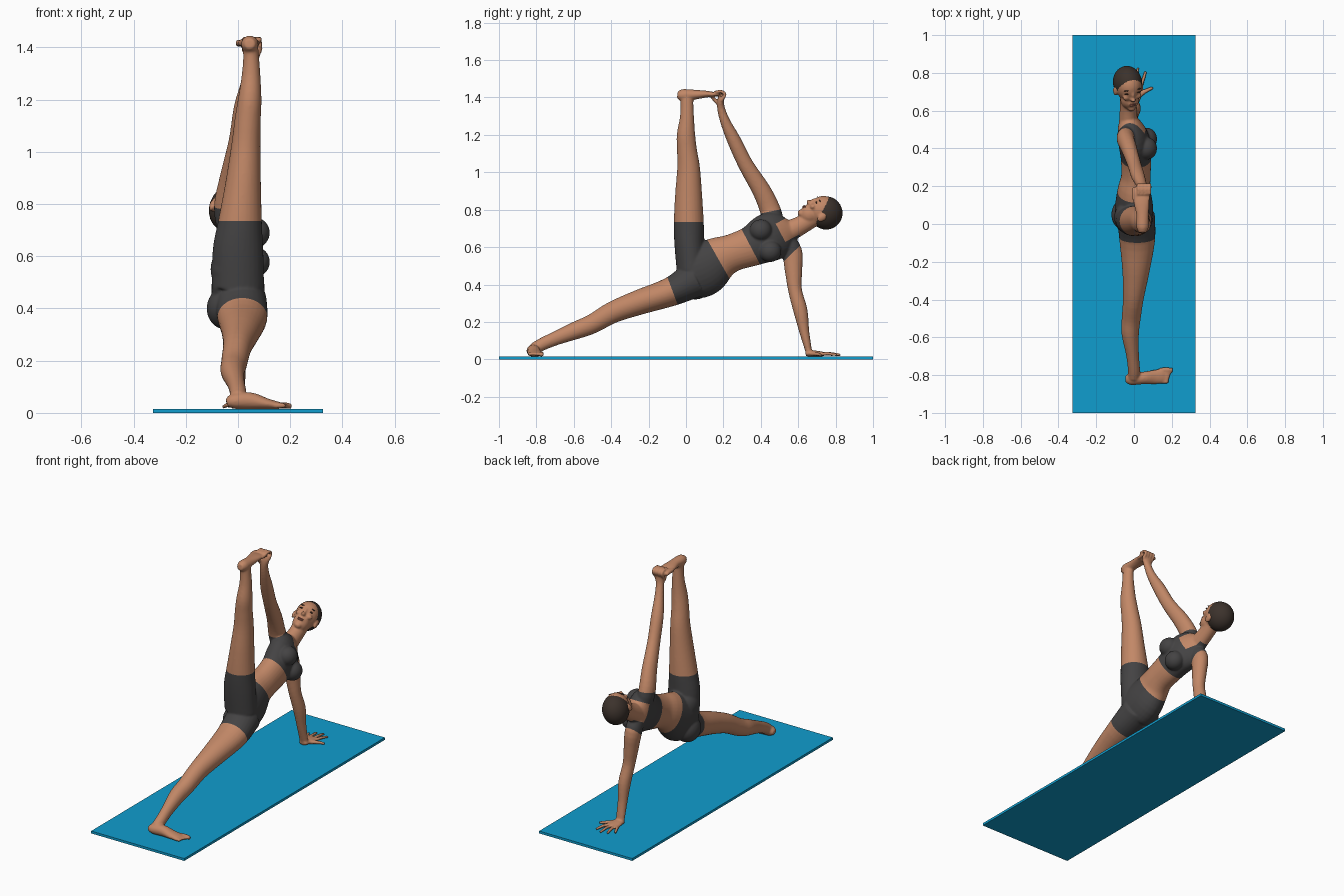
import bpy, bmesh, math
from mathutils import Vector, Matrix

def material(name, rgb):
    m = bpy.data.materials.new(name)
    m.diffuse_color = (*rgb, 1)
    return m

SKIN = material("skin", (0.54, 0.245, 0.135))
CLOTH = material("charcoal cloth", (0.058, 0.056, 0.057))
HAIR = material("dark brown hair", (0.045, 0.032, 0.025))
MAT = material("blue mat", (0.005, 0.34, 0.62))
LIPS = material("lip brown", (0.33, 0.11, 0.075))
EYES = material("eye brown", (0.06, 0.03, 0.02))

def add_object(name, bm, *mats):
    me = bpy.data.meshes.new(name)
    bmesh.ops.recalc_face_normals(bm, faces=bm.faces)
    bm.to_mesh(me)
    bm.free()
    ob = bpy.data.objects.new(name, me)
    for m in mats:
        me.materials.append(m)
    bpy.context.collection.objects.link(ob)
    return ob

def tube(bm, pts, ref=(1, 0, 0), sides=20, steps=4):
    """Loft ellipses along (x, y, z, r_ref, r_side) points through a smooth spline."""
    P = [Vector(p) for p in pts]
    P = [P[0] * 2 - P[1]] + P + [P[-1] * 2 - P[-2]]
    path = []
    for i in range(1, len(P) - 2):
        a, b, c, d = P[i - 1:i + 3]
        for k in range(steps):
            t = k / steps
            path.append(0.5 * (2 * b + (c - a) * t + (2 * a - 5 * b + 4 * c - d) * t * t
                               + (3 * b - a - 3 * c + d) * t ** 3))
    path.append(P[-2])
    cen = [Vector(p[:3]) for p in path]
    rings = []
    for i, p in enumerate(path):
        t = (cen[min(i + 1, len(cen) - 1)] - cen[max(i - 1, 0)]).normalized()
        e1 = Vector(ref)
        e1 = (e1 - t * e1.dot(t)).normalized()
        e2 = t.cross(e1)
        rings.append([bm.verts.new(cen[i] + e1 * p[3] * math.cos(w) + e2 * p[4] * math.sin(w))
                      for w in (2 * math.pi * k / sides for k in range(sides))])
    for r, s in zip(rings, rings[1:]):
        for k in range(sides):
            j = (k + 1) % sides
            bm.faces.new((r[k], r[j], s[j], s[k]))
    bm.faces.new(rings[0])
    bm.faces.new(rings[-1])

def ball(bm, center, radii, frame=Matrix()):
    m = frame @ Matrix.Translation(center) @ Matrix.Diagonal((*radii, 1))
    bmesh.ops.create_uvsphere(bm, u_segments=28, v_segments=18, radius=1, matrix=m)

# Yoga mat
bm = bmesh.new()
bmesh.ops.create_cube(bm, size=1, matrix=Matrix.Translation((0, 0, 0.0075)) @ Matrix.Diagonal((0.65, 2, 0.015, 1)))
add_object("mat", bm, MAT)

# Head frame: local x = side, y = face direction, z = crown
up = Vector((0, 0.86, 0.5)).normalized()
face = Vector((0.3, -0.46, 0.82))
face = (face - up * face.dot(up)).normalized()
HEAD = Matrix((face.cross(up), face, up)).transposed().to_4x4()
HEAD.translation = (-0.03, 0.735, 0.79)

body = bmesh.new()
# Torso, chest and seat
tube(body, [(0, -.0, .45, .085, .11), (0, .03, .465, .1, .145), (0, .10, .49, .1, .148), (0, .18, .54, .086, .118),
            (.01, .25, .57, .078, .1), (.01, .35, .605, .08, .108), (0, .44, .65, .084, .13),
            (-.02, .51, .675, .068, .115), (-.03, .56, .69, .045, .06)], sides=32)
for c in ((.066, .40, .69), (.066, .45, .578)):
    ball(body, c, (.056, .06, .058))
ball(body, (-.048, .05, .40), (.072, .085, .08))
ball(body, (-.035, .035, .55), (.07, .08, .09))
# Raised leg
tube(body, [(0, .03, .48, .1, .08), (0, .018, .62, .097, .08), (.008, .015, .73, .084, .08), (.02, .014, .88, .068, .072),
            (.03, .014, 1.02, .056, .061), (.037, .005, 1.12, .05, .053), (.045, 0, 1.2, .045, .049),
            (.05, .005, 1.29, .036, .038), (.05, .005, 1.37, .03, .034), (.045, .002, 1.41, .031, .038)], sides=28)
# Standing leg
tube(body, [(.01, .05, .43, .1, .1), (.017, -.08, .362, .095, .078), (.01, -.25, .305, .072, .067),
            (-.003, -.39, .252, .055, .058), (-.015, -.5, .19, .05, .052), (-.02, -.58, .158, .046, .048),
            (-.008, -.69, .115, .034, .038), (0, -.77, .08, .032, .034), (0, -.81, .055, .033, .034)], sides=28)
# Raised foot and toes
tube(body, [(.045, -.046, 1.415, .02, .02), (.045, -.015, 1.412, .033, .033), (.045, .05, 1.415, .033, .026),
            (.04, .11, 1.418, .042, .018), (.037, .15, 1.416, .044, .013)])
for i in range(5):
    x = .003 + i * .018
    r = .013 if i == 0 else .01
    tube(body, [(x, .13, 1.416, r, r), (x, .165, 1.417, r, r), (x, .195 - i * .007, 1.411, r, r * .8)], sides=10)
# Standing foot and toes
tube(body, [(-.043, -.822, .037, .02, .016), (-.015, -.82, .045, .033, .03), (.05, -.815, .046, .033, .032),
            (.11, -.81, .035, .038, .021), (.16, -.802, .028, .04, .013)], ref=(0, 1, 0))
for i in range(5):
    y = -.772 - i * .016
    r = .013 if i == 0 else .01
    tube(body, [(.14, y, .027, r, r), (.175, y, .029, r, r), (.205 - i * .009, y, .025, r, r * .8)], (0, 1, 0), 10)
# Supporting arm and hand
tube(body, [(-.03, .52, .65, .045, .05), (-.03, .566, .575, .048, .055), (-.02, .575, .47, .042, .046),
            (-.01, .583, .37, .036, .037), (0, .612, .26, .036, .038), (0, .632, .15, .029, .027),
            (0, .65, .07, .028, .02), (0, .658, .03, .028, .016)])
tube(body, [(0, .64, .03, .026, .014), (.003, .68, .032, .036, .016), (.006, .735, .028, .042, .012)])
for tip, base in (((-.055, .785), -.028), ((-.022, .816), -.008), (.02, .826) and ((.02, .826), .014),
                  ((.062, .808), .035)):
    tube(body, [(base, .72, .028, .01, .01), ((base + tip[0]) / 2, (.72 + tip[1]) / 2, .03, .0095, .0095),
                (*tip, .023, .008, .008)], sides=10)
tube(body, [(.01, .665, .03, .014, .013), (.055, .70, .028, .012, .011), (.1, .722, .023, .009, .008)], (0, 1, 0), 10)
# Reaching arm and gripping hand
tube(body, [(-.03, .47, .70, .05, .06), (-.045, .453, .79, .047, .056), (-.028, .405, .90, .042, .05),
            (0, .32, 1.04, .036, .041), (.02, .257, 1.17, .036, .037), (.04, .21, 1.27, .027, .027),
            (.05, .188, 1.34, .025, .021), (.053, .185, 1.38, .036, .018), (.053, .19, 1.405, .036, .014)])
for i in range(4):
    x = .024 + i * .02
    tube(body, [(x, .19, 1.385, .01, .01), (x, .208, 1.415, .0095, .0095), (x, .19, 1.432, .009, .009),
                (x, .155, 1.43, .008, .008)], sides=10)
tube(body, [(.03, .18, 1.36, .012, .012), (.035, .155, 1.385, .011, .011), (.045, .14, 1.4, .009, .009)], sides=10)
# Neck, skull, jaw, nose and ears
tube(body, [(-.03, .53, .675, .05, .06), (-.03, .62, .72, .045, .05), (-.03, .69, .765, .046, .05)])
ball(body, (0, 0, 0), (.071, .085, .084), HEAD)
ball(body, (0, .024, -.07), (.05, .054, .056), HEAD)
ball(body, (0, .055, -.108), (.022, .02, .018), HEAD)
ball(body, (0, .082, -.043), (.015, .02, .012), HEAD)
ball(body, (0, .078, -.022), (.009, .015, .03), HEAD)
ball(body, (0, .073, -.076), (.022, .009, .014), HEAD)
for s in (-1, 1):
    ball(body, (s * .073, -.003, -.025), (.009, .019, .027), HEAD)
    ball(body, (s * .03, .066, -.035), (.022, .013, .016), HEAD)
ob = add_object("body", body, SKIN, CLOTH)

# Fuse all body volumes into one smooth skin
rm = ob.modifiers.new("fuse", 'REMESH')
rm.mode = 'VOXEL'
rm.voxel_size = 0.0055
sm = ob.modifiers.new("soften", 'SMOOTH')
sm.factor = 0.5
sm.iterations = 6
bpy.context.view_layer.update()
fused = bpy.data.meshes.new_from_object(ob.evaluated_get(bpy.context.evaluated_depsgraph_get()))
ob.modifiers.clear()
ob.data = fused
fused.materials.clear()
fused.materials.append(SKIN)
fused.materials.append(CLOTH)

# Shorts and sports top: cut along the hems, then colour faces by region
axis, side = Vector((0, .885, .466)), Vector((0, -.466, .885))
chest = Vector((0, .35, .595))
cuff_o, cuff_n = Vector((0, -.07, .36)), Vector((0, .937, .35))
waist_o, waist_n = Vector((0, .165, .55)), Vector((0, -.87, -.494))
bm = bmesh.new()
bm.from_mesh(fused)
cuts = [(cuff_o, cuff_n), (waist_o, waist_n), (Vector((0, 0, .735)), Vector((0, 0, 1))), (chest, axis),
        (chest + axis * .175, axis)]
for s in (-1, 1):
    cuts += [(chest + side * s * .055, side), (chest + side * s * .18, side * s + axis * .3)]
for co, no in cuts:
    bmesh.ops.bisect_plane(bm, geom=bm.verts[:] + bm.edges[:] + bm.faces[:], plane_co=co, plane_no=no.normalized())
for f in bm.faces:
    p = f.calc_center_median()
    a, w = (p - chest).dot(axis), abs((p - chest).dot(side))
    shorts = ((p - cuff_o).dot(cuff_n) > 0 and p.z < .735
              and ((p - waist_o).dot(waist_n) > 0 or (p.z > .62 and p.y < .1)))
    top = 0 < a < .26 and w < .15 and w + .3 * a < .18 and not (w < .055 and a > .175)
    f.material_index = 1 if shorts or top else 0
    f.smooth = True
bm.to_mesh(fused)
bm.free()

# Cropped hair, eyes, brows and lips
def features(name, mat, balls):
    b = bmesh.new()
    for c, r in balls:
        ball(b, c, r, HEAD)
    for f in b.faces:
        f.smooth = True
    add_object(name, b, mat)

features("hair", HAIR, [((0, -.014, .008), (.076, .09, .088))])
features("eyes", EYES, [((s * .03, .0745, -.008), (.014, .005, .004)) for s in (-1, 1)])
features("eyebrows", HAIR, [((s * .031, .0735, .012), (.017, .005, .0025)) for s in (-1, 1)])
features("lips", LIPS, [((0, .079, -.073), (.019, .005, .004)), ((0, .078, -.081), (.016, .005, .0045))])
